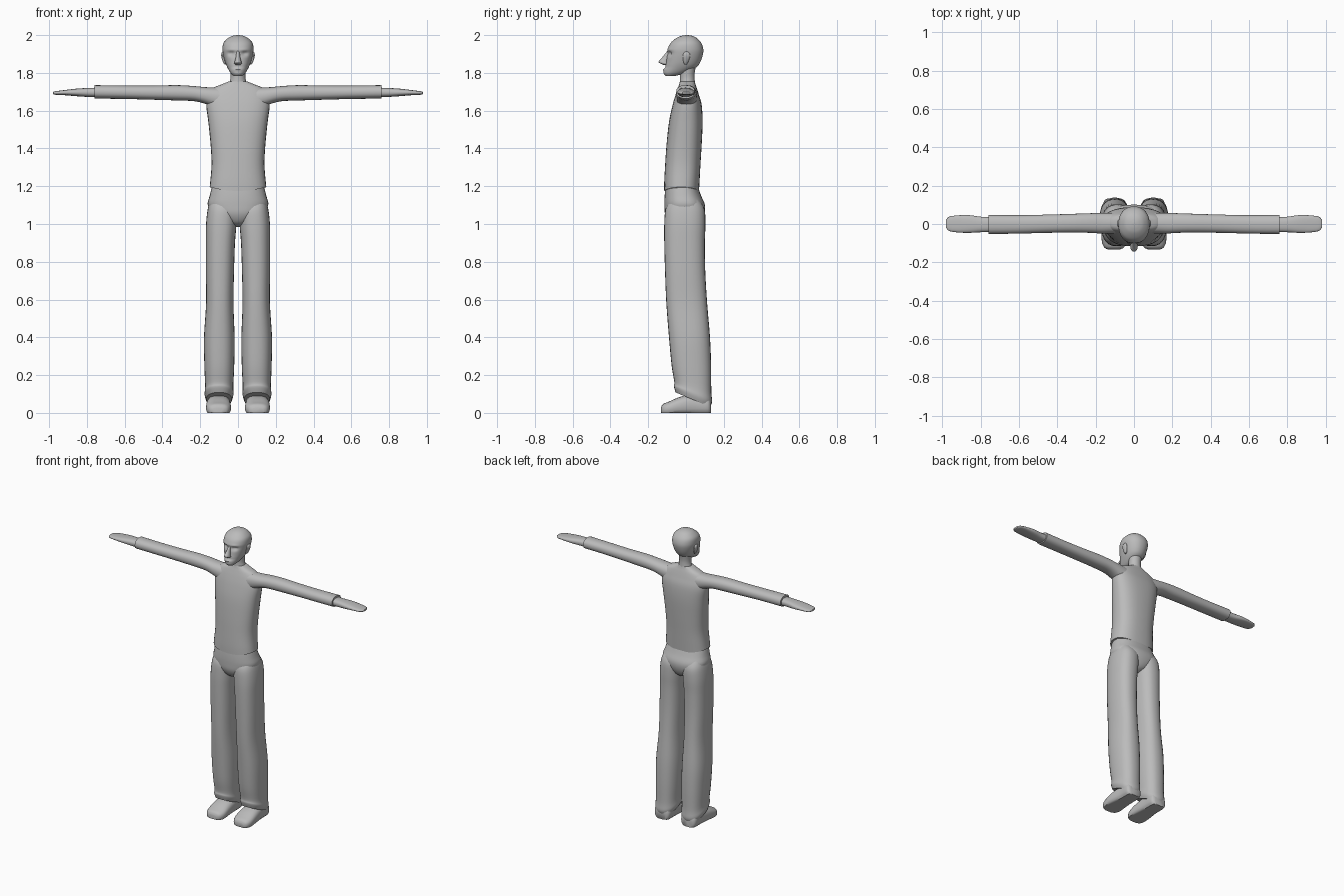
import bpy, bmesh, math
from mathutils import Vector

grey = bpy.data.materials.new("plain grey")
grey.diffuse_color = (0.5, 0.5, 0.5, 1)


def spline(rings, steps):
    """Smoothly interpolate the ring parameters."""
    out = []
    for i in range(len(rings) - 1):
        p0, p1 = rings[max(i - 1, 0)], rings[i]
        p2, p3 = rings[i + 1], rings[min(i + 2, len(rings) - 1)]
        for s in range(steps):
            t = s / steps
            out.append([0.5 * (2 * b + (c - a) * t + (2 * a - 5 * b + 4 * c - d) * t * t
                               + (3 * b - a - 3 * c + d) * t ** 3)
                        for a, b, c, d in zip(p0, p1, p2, p3)])
    return out + [list(rings[-1])]


def loft(name, rings, axis="z", power=2.0, n=24, steps=4, mirror=False, shape=None):
    """Skin rounded sections (position, u0, u1, v0, v1, slant) along an axis."""
    bm = bmesh.new()
    loops = []
    for t, u0, u1, v0, v1, slant in spline(rings, steps):
        loop = []
        for k in range(n):
            a = 2 * math.pi * k / n
            c, s = math.cos(a), math.sin(a)
            u = (u0 + u1) / 2 + (u1 - u0) / 2 * math.copysign(abs(c) ** (2 / power), c)
            dv = (v1 - v0) / 2 * math.copysign(abs(s) ** (2 / power), s)
            v, w = (v0 + v1) / 2 + dv, t + slant * dv
            co = {"z": (u, v, w), "x": (w, u, v), "y": (u, w, v)}[axis]
            loop.append(bm.verts.new(shape(Vector(co)) if shape else co))
        loops.append(loop)
    for a, b in zip(loops, loops[1:]):
        for k in range(n):
            j = (k + 1) % n
            bm.faces.new((a[k], a[j], b[j], b[k]))
    bm.faces.new(loops[0])
    bm.faces.new(loops[-1])
    bmesh.ops.recalc_face_normals(bm, faces=bm.faces)
    mesh = bpy.data.meshes.new(name)
    bm.to_mesh(mesh)
    bm.free()
    mesh.materials.append(grey)
    ob = bpy.data.objects.new(name, mesh)
    bpy.context.collection.objects.link(ob)
    if mirror:
        ob.modifiers.new("Mirror", "MIRROR").use_mirror_merge = False
    bpy.ops.object.select_all(action="DESELECT")
    ob.select_set(True)
    bpy.context.view_layer.objects.active = ob
    bpy.ops.object.shade_smooth_by_angle(angle=math.radians(45))
    return ob


def sym(z, half, y0, y1):
    return (z, -half, half, y0, y1, 0)


# Shirt body, hem arched up at the sides
def arch_hem(co):
    co.z += 0.9 * co.x ** 2 * max(0, 1 - (co.z - 1.175) / 0.08)
    return co


loft("shirt", [sym(1.175, .15, -.116, .069), sym(1.23, .146, -.115, .072),
               sym(1.32, .14, -.11, .077), sym(1.42, .145, -.103, .083),
               sym(1.54, .157, -.09, .088), sym(1.63, .168, -.071, .083),
               sym(1.685, .16, -.055, .068), sym(1.72, .13, -.043, .057),
               sym(1.74, .085, -.036, .05), sym(1.755, .048, -.032, .046)],
     power=2.5, n=32, shape=arch_hem)

# Neck
loft("neck", [sym(1.72, .055, -.036, .05), sym(1.765, .041, -.032, .046),
              sym(1.80, .04, -.032, .046), sym(1.85, .045, -.03, .055)])


# Head with eye sockets, brow and lips pressed into the face
def face(co):
    if co.y < -.04:
        for x, z, rx, rz, push in ((.034, 1.902, .017, .012, .016), (0, 1.817, .022, .006, -.007),
                                   (0, 1.832, .03, .006, .004), (.034, 1.922, .025, .007, -.004)):
            co.y += push * math.exp(-((abs(co.x) - x) / rx) ** 2 - ((co.z - z) / rz) ** 2)
    return co


loft("head", [sym(1.784, .024, -.108, -.055), sym(1.80, .04, -.119, 0),
              sym(1.83, .057, -.112, .055), sym(1.86, .069, -.105, .077),
              sym(1.90, .079, -.1, .09), sym(1.93, .082, -.096, .091),
              sym(1.96, .076, -.08, .08), sym(1.985, .052, -.05, .056),
              sym(1.996, .028, -.024, .033), sym(2.0, .006, 0, .01)],
     power=2.2, n=40, steps=5, shape=face)
loft("nose", [sym(1.842, .012, -.118, -.09), sym(1.849, .02, -.134, -.09),
              sym(1.859, .018, -.145, -.09), sym(1.882, .012, -.126, -.08),
              sym(1.915, .008, -.1, -.075)], n=16)
loft("ear", [(1.845, .062, .072, -.008, .004, 0), (1.858, .062, .08, -.014, .012, 0),
             (1.885, .07, .088, -.017, .022, 0), (1.903, .072, .088, -.014, .02, 0),
             (1.912, .074, .082, -.005, .01, 0)], n=14, mirror=True)

# Sleeves and flat mitten hands
loft("sleeve", [(.09, -.05, .06, 1.60, 1.722, 0), (.165, -.05, .058, 1.633, 1.724, 0),
                (.23, -.046, .056, 1.65, 1.73, 0), (.32, -.045, .053, 1.654, 1.735, 0),
                (.45, -.046, .049, 1.658, 1.733, 0), (.60, -.05, .046, 1.662, 1.733, 0),
                (.76, -.052, .047, 1.664, 1.735, 0)],
     axis="x", power=2.3, mirror=True)
loft("hand", [(.74, -.042, .036, 1.672, 1.722, 0), (.80, -.043, .038, 1.673, 1.720, 0),
              (.86, -.046, .046, 1.677, 1.716, 0), (.92, -.044, .045, 1.682, 1.709, 0),
              (.965, -.036, .038, 1.684, 1.703, 0), (.98, -.02, .022, 1.688, 1.699, 0)],
     axis="x", power=2.5, mirror=True)

# Trousers: hips and two long legs
loft("hips", [sym(.985, .018, -.04, .03), sym(1.005, .06, -.085, .072),
              sym(1.05, .13, -.11, .096), sym(1.10, .16, -.114, .1),
              sym(1.15, .15, -.113, .08), sym(1.205, .136, -.108, .06)],
     power=2.4, n=32)
loft("trouser_leg", [(.07, .033, .168, -.055, .128, -.42), (.10, .024, .177, -.064, .138, -.4),
                     (.14, .025, .174, -.062, .134, -.25), (.25, .02, .178, -.076, .133, 0),
                     (.40, .018, .18, -.09, .127, 0), (.58, .024, .169, -.104, .112, 0),
                     (.75, .021, .17, -.111, .102, 0), (.90, .016, .17, -.115, .1, 0),
                     (1.00, .008, .169, -.115, .103, 0), (1.08, .006, .16, -.108, .098, 0),
                     (1.13, .03, .145, -.08, .07, 0)],
     power=2.4, n=28, mirror=True)


# Shoes with flat soles
def flat_sole(co):
    co.z = max(co.z, 0)
    return co


loft("shoe", [(-.133, .075, .135, -.004, .028, 0), (-.122, .053, .155, -.012, .046, 0),
              (-.09, .038, .168, -.015, .06, 0), (-.03, .038, .168, -.015, .085, 0),
              (.05, .042, .16, -.015, .10, 0), (.115, .045, .158, -.012, .09, 0),
              (.132, .065, .14, -.004, .06, 0)],
     axis="y", power=2.6, mirror=True, shape=flat_sole)
